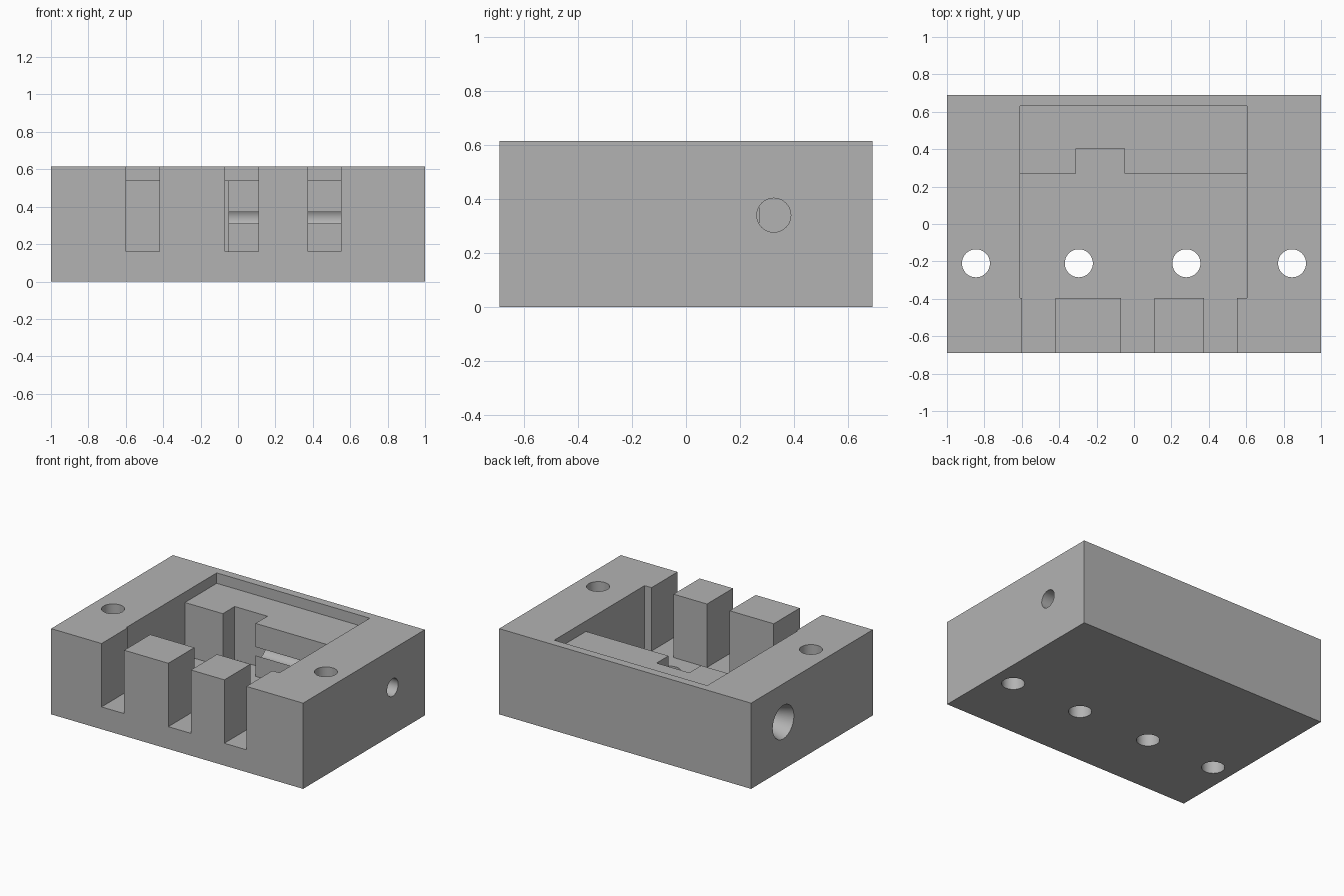
import bpy, bmesh, math
from mathutils import Matrix, Vector

if "Cube" in bpy.data.objects:
    bpy.data.objects.remove(bpy.data.objects["Cube"])

grey = bpy.data.materials.new("plain grey")
grey.use_nodes = True
colour = (0.45, 0.45, 0.45, 1)
grey.diffuse_color = colour
grey.node_tree.nodes["Principled BSDF"].inputs["Base Color"].default_value = colour

WIDTH, FRONT, BACK, HEIGHT = 1.0, -0.69, 0.69, 0.615
FLOOR, LEDGE, ABOVE = 0.16, 0.54, 0.8


def make_object(name, bm):
    bmesh.ops.recalc_face_normals(bm, faces=bm.faces)
    mesh = bpy.data.meshes.new(name)
    bm.to_mesh(mesh)
    bm.free()
    mesh.materials.append(grey)
    obj = bpy.data.objects.new(name, mesh)
    bpy.context.collection.objects.link(obj)
    return obj


def prism(name, outline, low, high):
    bm = bmesh.new()
    face = bm.faces.new([bm.verts.new((x, y, low)) for x, y in outline])
    top = bmesh.ops.extrude_face_region(bm, geom=[face])["geom"]
    bmesh.ops.translate(bm, vec=(0, 0, high - low),
                        verts=[v for v in top if isinstance(v, bmesh.types.BMVert)])
    return make_object(name, bm)


def box(name, x0, x1, y0, y1, low, high):
    return prism(name, [(x0, y0), (x1, y0), (x1, y1), (x0, y1)], low, high)


def bore(name, start, end, r_start, r_end):
    a, b = Vector(start), Vector(end)
    turn = (b - a).to_track_quat("Z", "Y").to_matrix().to_4x4()
    bm = bmesh.new()
    bmesh.ops.create_cone(bm, cap_ends=True, segments=48, radius1=r_start, radius2=r_end,
                          depth=(b - a).length, matrix=Matrix.Translation((a + b) / 2) @ turn)
    return make_object(name, bm)


body = box("housing_block", -WIDTH, WIDTH, FRONT, BACK, 0, HEIGHT)

# Deep pocket with its rear notch and three slots opening to the front
left, right, near, far = -0.61, 0.605, -0.395, 0.27
outline = [(left, near)]
for x0, x1 in [(-0.60, -0.42), (-0.07, 0.11), (0.375, 0.55)]:
    outline += [(x0, near), (x0, FRONT - 0.1), (x1, FRONT - 0.1), (x1, near)]
outline += [(right, near), (right, far), (-0.05, far), (-0.05, 0.405),
            (-0.31, 0.405), (-0.31, far), (left, far)]
cutters = [prism("pocket_cutter", outline, FLOOR, ABOVE)]

# Shallow shelf behind the pocket
cutters.append(box("shelf_cutter", left, right, far, 0.63, LEDGE, ABOVE))

# Vertical mounting holes
for x in (-0.845, -0.295, 0.28, 0.845):
    cutters.append(bore("mounting_hole_cutter", (x, -0.21, -0.1), (x, -0.21, ABOVE), 0.075, 0.075))

# Side bore on one end, tapered recess on the other
cutters.append(bore("side_bore_cutter", (1.1, 0.325, 0.34), (-0.15, 0.325, 0.34), 0.063, 0.063))
cutters.append(bore("tapered_recess_cutter", (-1.0001, 0.325, 0.34), (-0.68, 0.325, 0.34), 0.12, 0.02))

for cutter in cutters:
    cut = body.modifiers.new(cutter.name, "BOOLEAN")
    cut.operation = "DIFFERENCE"
    cut.solver = "EXACT"
    cut.object = cutter

bpy.context.view_layer.objects.active = body
body.select_set(True)
for cut in list(body.modifiers):
    bpy.ops.object.modifier_apply(modifier=cut.name)
for cutter in cutters:
    bpy.data.objects.remove(cutter)
bpy.ops.object.shade_smooth_by_angle(angle=math.radians(30))
